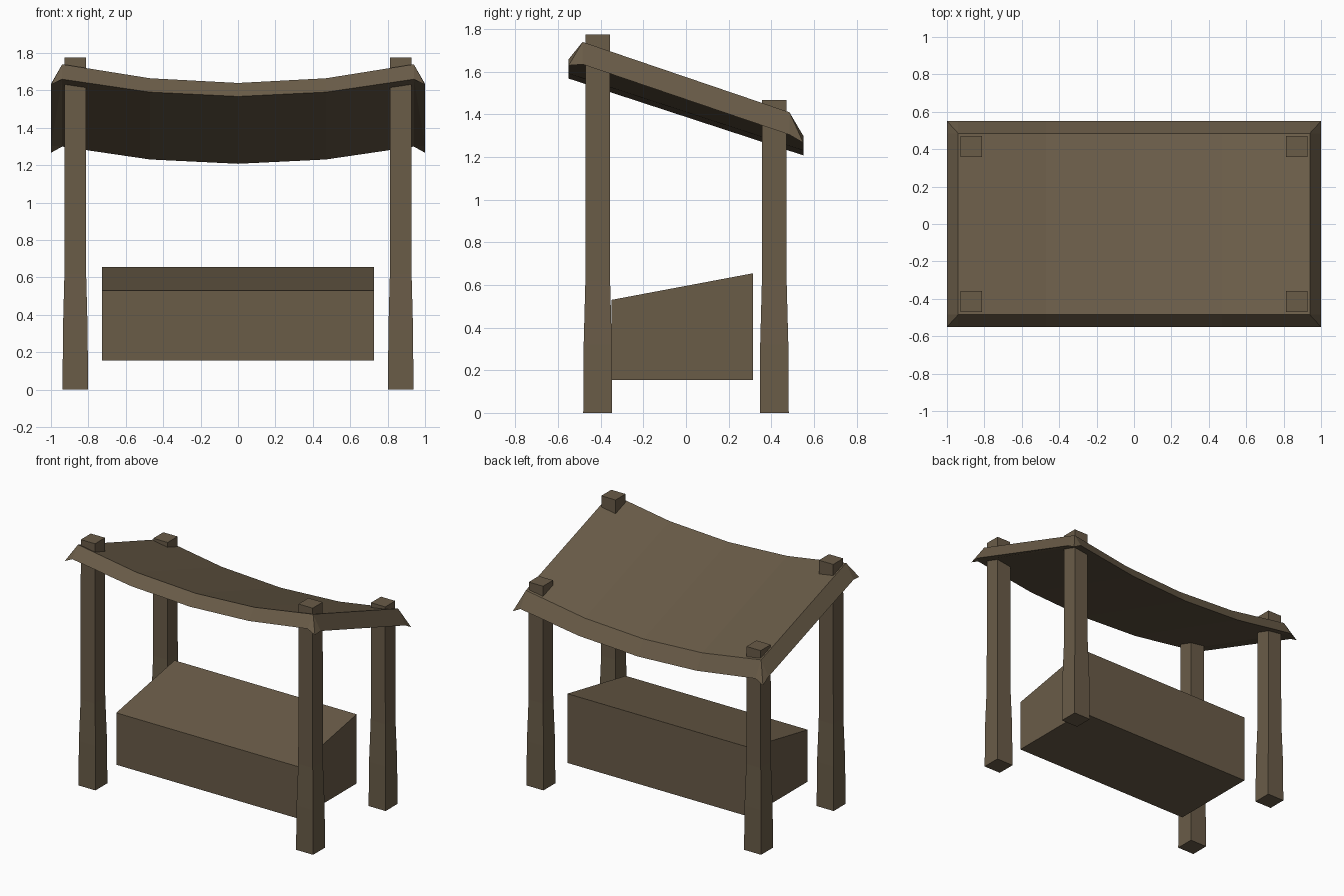
import bpy, bmesh

if "Cube" in bpy.data.objects:
    bpy.data.objects.remove(bpy.data.objects["Cube"])

wood = bpy.data.materials.new("brown wood")
wood.diffuse_color = (0.142, 0.106, 0.064, 1)
wood.use_nodes = True
wood.node_tree.nodes["Principled BSDF"].inputs["Base Color"].default_value = wood.diffuse_color


def finish(name, bm):
    bmesh.ops.recalc_face_normals(bm, faces=bm.faces)
    me = bpy.data.meshes.new(name)
    bm.to_mesh(me)
    bm.free()
    me.materials.append(wood)
    ob = bpy.data.objects.new(name, me)
    bpy.context.collection.objects.link(ob)
    return ob


def loft(name, rings):
    """Closed solid through rings that have equal point counts."""
    bm = bmesh.new()
    loops = [[bm.verts.new(p) for p in r] for r in rings]
    n = len(loops[0])
    for a, b in zip(loops, loops[1:]):
        for i in range(n):
            j = (i + 1) % n
            bm.faces.new((a[i], a[j], b[j], b[i]))
    bm.faces.new(loops[0])
    bm.faces.new(loops[-1])
    return finish(name, bm)


def square(cx, cy, h, z):
    return [(cx + sx * h, cy + sy * h, z)
            for sx, sy in ((-1, -1), (1, -1), (1, 1), (-1, 1))]


# Four posts, thicker at the foot
for side, sx in (("left", -1), ("right", 1)):
    for end, cy, top in (("front", -0.414, 1.775), ("back", 0.414, 1.468)):
        loft(f"{end}_{side}_post",
             [square(sx * 0.87, cy, h, z)
              for h, z in ((0.068, 0), (0.066, 0.32), (0.058, 0.62), (0.057, top))])

# Counter box with a sloping top
side_profile = [(-0.35, 0.155), (0.315, 0.155), (0.315, 0.655), (-0.35, 0.53)]
loft("counter", [[(x, y, z) for y, z in side_profile] for x in (-0.728, 0.728)])

# Sagging canopy: inner top sheet, flared rim, underside
bm = bmesh.new()
xs = [-0.94, -0.47, 0, 0.47, 0.94]


def sag(x):
    return (x / 0.94) ** 2


top, rim = {}, {}
for i, x in enumerate(xs):
    for k, s in enumerate((-1, 1)):
        top[i, k] = bm.verts.new((x, s * 0.485, 1.64 + 0.1 * sag(x) - 0.34 * (k * 0.97)))
        rim[i, k] = bm.verts.new((x, s * 0.55, 1.568 + 0.092 * sag(x) - 0.36 * k))
for i in range(4):
    bm.faces.new((top[i, 0], top[i + 1, 0], top[i + 1, 1], top[i, 1]))
    bm.faces.new((rim[i, 0], rim[i, 1], rim[i + 1, 1], rim[i + 1, 0]))
    for k in (0, 1):
        bm.faces.new((rim[i, k], rim[i + 1, k], top[i + 1, k], top[i, k]))

# Drooping side edges and corners
for i, sx in ((0, -1), (4, 1)):
    edge = [bm.verts.new((sx, -0.485, 1.635)), bm.verts.new((sx, 0.485, 1.305))]
    corner = [bm.verts.new((sx, -0.55, 1.63)), bm.verts.new((sx, 0.55, 1.267))]
    bm.faces.new((top[i, 0], top[i, 1], edge[1], edge[0]))
    for k in (0, 1):
        bm.faces.new((top[i, k], edge[k], corner[k]))
        bm.faces.new((top[i, k], corner[k], rim[i, k]))
    bm.faces.new((rim[i, 0], edge[0], corner[0]))
    bm.faces.new((rim[i, 1], corner[1], edge[1]))
    bm.faces.new((rim[i, 0], rim[i, 1], edge[1]))
    bm.faces.new((rim[i, 0], edge[1], edge[0]))
finish("canopy", bm)
